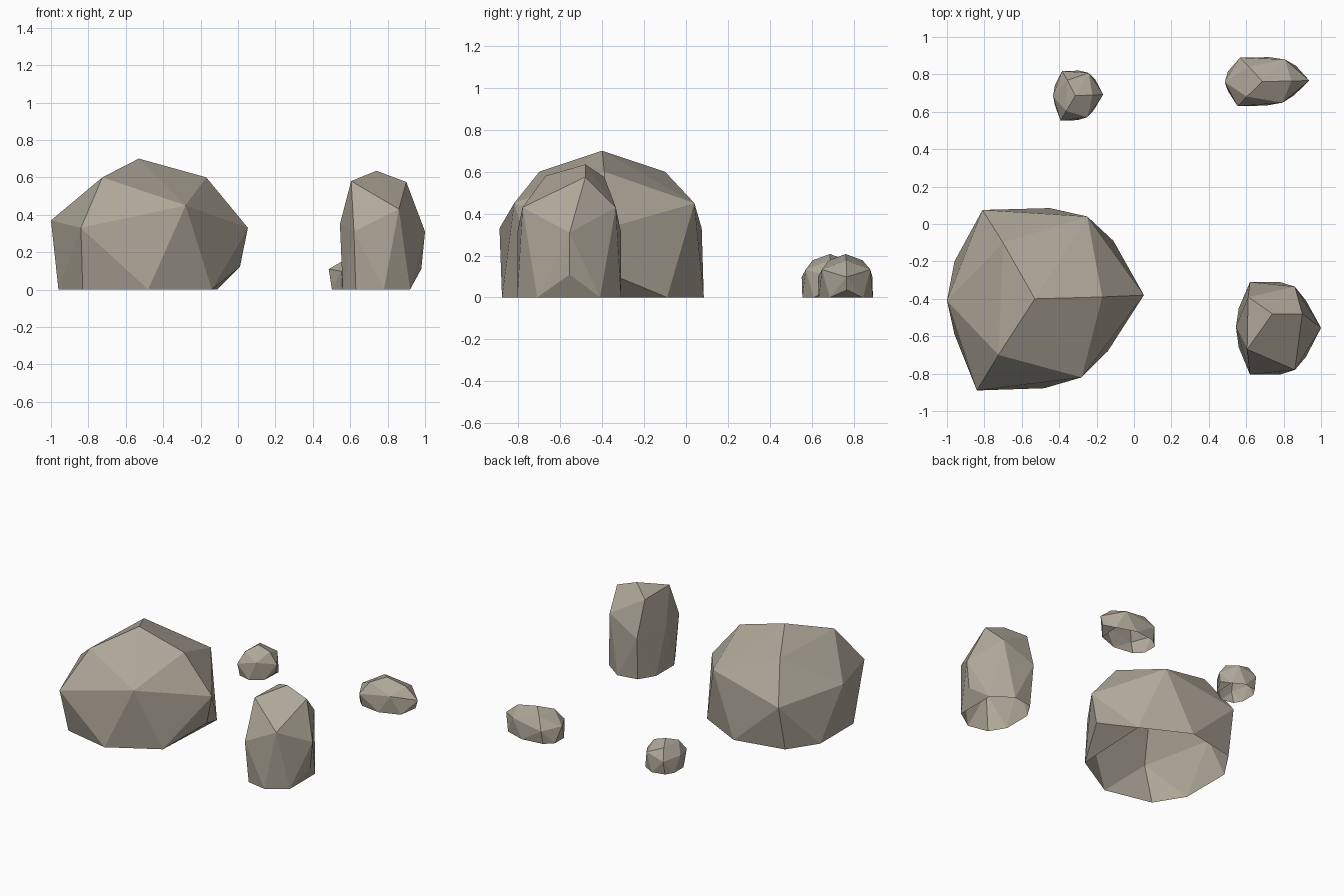
import bpy, bmesh

if "Cube" in bpy.data.objects:
    bpy.data.objects.remove(bpy.data.objects["Cube"])

stone = bpy.data.materials.new("warm grey stone")
stone.diffuse_color = (0.43, 0.39, 0.32, 1)
stone.use_nodes = True
stone.node_tree.nodes["Principled BSDF"].inputs["Base Color"].default_value = stone.diffuse_color

# Corner points: top, upper ring, shoulders, waist, undercut, footprint
BOULDER = [
    (-.53, -.40, .70), (-.725, -.70, .60), (-.17, -.39, .60), (-.70, -.10, .60),
    (-.28, -.82, .45), (-.25, .04, .45), (-1.0, -.41, .37),
    (-.84, -.89, .33), (-.81, .075, .33), (.053, -.38, .33), (.01, -.38, .12),
    (-.48, -.878, 0), (-.14, -.68, 0), (-.11, -.09, 0), (-.45, .085, 0),
    (-.82, .01, 0), (-.96, -.20, 0), (-.96, -.59, 0), (-.83, -.80, 0)]
STANDING = [
    (.74, -.48, .635), (.605, -.67, .58), (.90, -.48, .575), (.61, -.39, .575),
    (.86, -.78, .43), (.86, -.335, .43), (.545, -.55, .35),
    (.62, -.805, .31), (.62, -.31, .31), (1.0, -.555, .31), (.98, -.555, .11),
    (.78, -.805, 0), (.92, -.71, 0), (.92, -.41, 0), (.78, -.31, 0),
    (.63, -.335, 0), (.56, -.45, 0), (.56, -.66, 0), (.63, -.775, 0)]


def fitted(points, lo, hi):
    """Stretch a rock's points into another bounding box."""
    a = [min(p[i] for p in points) for i in range(3)]
    b = [max(p[i] for p in points) for i in range(3)]
    return [tuple(lo[i] + (p[i] - a[i]) / (b[i] - a[i]) * (hi[i] - lo[i])
                  for i in range(3)) for p in points]


def rock(name, points):
    bm = bmesh.new()
    for p in points:
        bm.verts.new(p)
    bmesh.ops.convex_hull(bm, input=bm.verts[:])
    bmesh.ops.recalc_face_normals(bm, faces=bm.faces[:])
    # the underside is open: the rock is a shell
    flat = [f for f in bm.faces if all(v.co.z < 1e-4 for v in f.verts)]
    bmesh.ops.delete(bm, geom=flat, context='FACES')
    bmesh.ops.delete(bm, geom=[v for v in bm.verts if not v.link_faces], context='VERTS')
    me = bpy.data.meshes.new(name)
    bm.to_mesh(me)
    bm.free()
    me.materials.append(stone)
    bpy.context.collection.objects.link(bpy.data.objects.new(name, me))


rock("large_boulder", BOULDER)
rock("standing_rock", STANDING)
rock("small_round_stone", fitted(BOULDER, (-.433, .552, 0), (-.165, .82, .207)))
rock("small_long_stone", fitted(BOULDER, (.485, .63, 0), (.937, .892, .207)))
